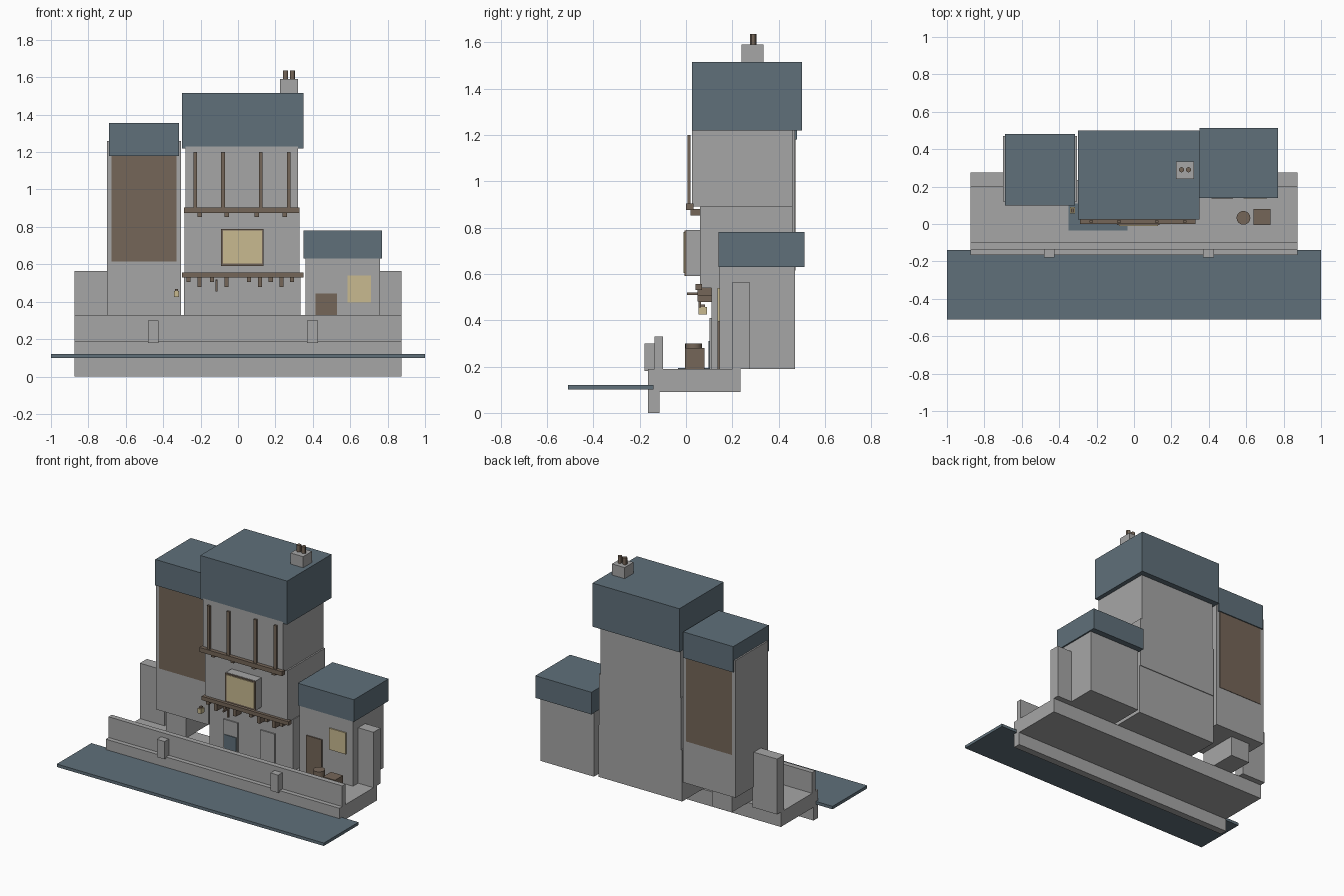
import bpy, math


def colour(name, rgb):
    m = bpy.data.materials.new(name)
    m.diffuse_color = (*rgb, 1)
    return m


STONE = colour("stone grey", (0.38, 0.38, 0.38))
SLATE = colour("slate blue", (0.115, 0.162, 0.195))
WOOD = colour("timber brown", (0.178, 0.133, 0.098))
GLOW = colour("window yellow", (0.58, 0.49, 0.28))


def finish(ob, name, mat):
    ob.name = name
    ob.data.name = name
    ob.data.materials.append(mat)
    return ob


def box(name, mat, x, y, z):
    """Box from (min, max) pairs on each axis."""
    bpy.ops.mesh.primitive_cube_add(size=1)
    ob = bpy.context.object
    for v in ob.data.vertices:
        v.co = [a[0] if c < 0 else a[1] for a, c in zip((x, y, z), v.co)]
    return finish(ob, name, mat)


def cylinder(name, mat, x, y, r, z, sides=12):
    bpy.ops.mesh.primitive_cylinder_add(vertices=sides, radius=r, depth=z[1] - z[0],
                                        location=(x, y, sum(z) / 2))
    ob = finish(bpy.context.object, name, mat)
    bpy.ops.object.shade_smooth_by_angle()
    return ob


# Canal and quay
box("canal_water", SLATE, (-1, 1), (-0.51, -0.14), (0.10, 0.12))
box("quay_deck", STONE, (-0.875, 0.875), (-0.165, 0.235), (0.09, 0.19))
box("quay_footing", STONE, (-0.875, 0.875), (-0.165, -0.115), (0, 0.09))
box("parapet", STONE, (-0.875, 0.875), (-0.135, -0.10), (0.19, 0.33))
for x in (-0.453, 0.398):
    box("parapet_pier", STONE, (x - 0.029, x + 0.029), (-0.18, -0.13), (0.18, 0.30))
box("puddle", SLATE, (-0.35, -0.035), (-0.035, 0.11), (0.19, 0.194))

# Short walls closing the quay at both ends
box("left_end_wall", STONE, (-0.875, -0.69), (0.20, 0.275), (0.19, 0.565))
box("right_end_wall", STONE, (0.75, 0.875), (0.20, 0.275), (0.19, 0.565))

# Left tower on a narrow base, with timber panels front and back
box("left_tower_base", STONE, (-0.63, -0.48), (0.13, 0.41), (0.19, 0.34))
box("left_tower", STONE, (-0.70, -0.305), (0.12, 0.47), (0.33, 1.26))
box("left_tower_panel", WOOD, (-0.675, -0.33), (0.117, 0.473), (0.615, 1.19))
box("left_tower_roof", SLATE, (-0.69, -0.315), (0.10, 0.48), (1.18, 1.355))

# Main tower in three stepped storeys
box("main_ground_floor", STONE, (-0.29, 0.335), (0.11, 0.455), (0.19, 0.54))
box("main_middle_floor", STONE, (-0.285, 0.33), (0.06, 0.46), (0.54, 0.89))
box("main_upper_floor", STONE, (-0.28, 0.32), (0.025, 0.46), (0.89, 1.23))
box("main_roof", SLATE, (-0.30, 0.35), (0.025, 0.50), (1.22, 1.515))
for x in (-0.128, 0.148):
    box("ground_floor_door", STONE, (x - 0.054, x + 0.054), (0.102, 0.115), (0.19, 0.41))
box("blue_door_panel", SLATE, (-0.172, -0.084), (0.097, 0.104), (0.194, 0.31))

# Chimney with two pots
box("chimney", STONE, (0.225, 0.32), (0.24, 0.335), (1.51, 1.59))
for x in (0.254, 0.291):
    cylinder("chimney_pot", WOOD, x, 0.29, 0.014, (1.59, 1.635))

# Upper gallery: beam, posts and pegs
box("upper_beam", WOOD, (-0.29, 0.33), (0, 0.032), (0.875, 0.905))
for x in (-0.228, -0.08, 0.122, 0.272):
    box("gallery_post", WOOD, (x - 0.01, x + 0.01), (0.007, 0.02), (0.90, 1.20))
for x in (-0.205, -0.06, 0.10, 0.25):
    box("upper_peg", WOOD, (x - 0.012, x + 0.012), (0.02, 0.062), (0.853, 0.88))

# Lower beam and its joists
box("lower_beam", WOOD, (-0.30, 0.35), (0.04, 0.07), (0.53, 0.556))
for i, x in enumerate((-0.265, -0.205, -0.138, -0.062, 0.058, 0.118, 0.175, 0.232, 0.288)):
    low = 0.48 if i % 2 else 0.505
    box("joist", WOOD, (x - 0.011, x + 0.011), (0.05, 0.12), (low, 0.54))
    if i % 2:
        box("joist_corbel", WOOD, (x - 0.009, x + 0.009), (0.065, 0.115), (0.478, 0.50))

# Bay window
box("bay", STONE, (-0.09, 0.133), (0, 0.07), (0.59, 0.79))
box("bay_frame", WOOD, (-0.092, 0.135), (-0.006, 0.002), (0.592, 0.788))
box("bay_glass", GLOW, (-0.08, 0.127), (-0.01, -0.004), (0.605, 0.78))

# Lantern and hanging hook
box("lantern", GLOW, (-0.342, -0.315), (0.055, 0.09), (0.425, 0.457))
box("lantern_cap", WOOD, (-0.336, -0.321), (0.062, 0.083), (0.457, 0.468))
box("hook_arm", WOOD, (-0.12, -0.11), (0.005, 0.07), (0.51, 0.52))
box("hook_drop", WOOD, (-0.12, -0.11), (0.055, 0.065), (0.455, 0.515))

# Right annex
box("annex", STONE, (0.36, 0.76), (0.145, 0.47), (0.19, 0.64))
box("annex_roof", SLATE, (0.35, 0.77), (0.14, 0.512), (0.63, 0.78))
box("annex_door", WOOD, (0.415, 0.53), (0.137, 0.146), (0.19, 0.445))
box("annex_window", GLOW, (0.585, 0.71), (0.137, 0.146), (0.395, 0.54))

# Goods on the quay
cylinder("barrel", WOOD, 0.585, 0.033, 0.037, (0.19, 0.30), 16)
box("crate", WOOD, (0.64, 0.73), (-0.005, 0.08), (0.19, 0.28))
